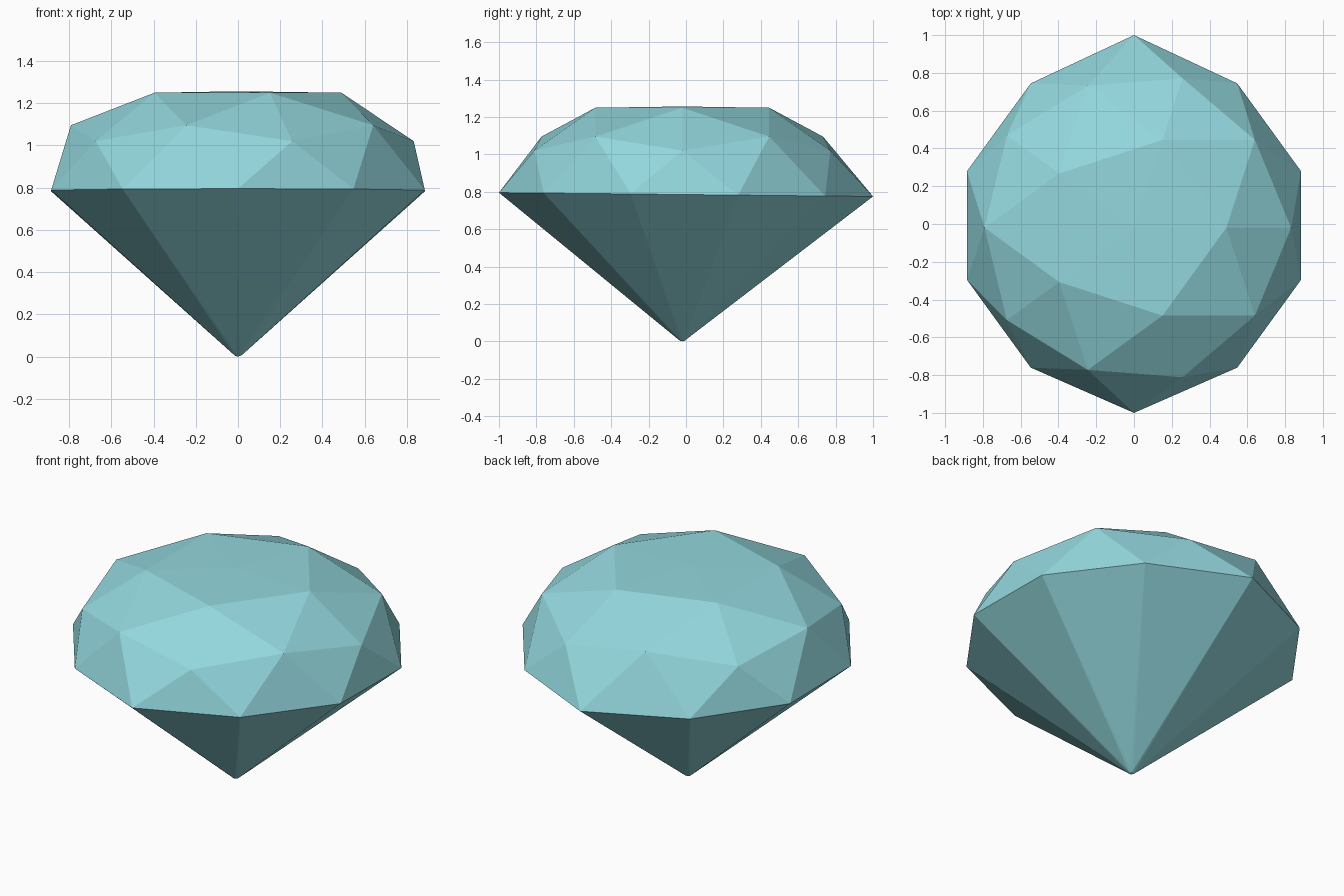
import bpy
import bmesh

cube = bpy.data.objects.get("Cube")
if cube:
    bpy.data.objects.remove(cube, do_unlink=True)

# Pale aqua crystal material
color = (0.29, 0.68, 0.725, 1.0)
mat = bpy.data.materials.new("pale_aqua")
mat.use_nodes = True
mat.diffuse_color = color
mat.node_tree.nodes["Principled BSDF"].inputs["Base Color"].default_value = color

SPREAD = 0.93     # sideways size of crown and girdle
SHIFT = -0.02     # crown and tip sit slightly towards the front
GIRDLE_Z = 0.785


def crown_height(z):
    """Height of each crown ring, from the lowest facet points to the table."""
    if z > 0.95:
        return 1.256
    if z > 0.7:
        return 1.249
    return 1.095 if z > 0.49 else 1.02


# Faceted gem: a coarse sphere with a flattened crown and a pinched base
bm = bmesh.new()
bmesh.ops.create_icosphere(bm, subdivisions=2, radius=1.0)
for v in bm.verts:
    x, y, z = v.co
    if z > 0.1:
        # Crown facets and flat table
        v.co = (x * SPREAD, y * SPREAD + SHIFT, crown_height(z))
    elif z > -0.1:
        # Girdle, drawn out to points at front and back
        if abs(x) < 0.1:
            v.co = (0, 1 if y > 0 else -1, GIRDLE_Z - 0.01 * y)
        else:
            v.co = (x * SPREAD, y * SPREAD + SHIFT * 0.4, GIRDLE_Z - 0.01 * y)
    else:
        # Pavilion, gathered into a tiny blunt tip
        v.co = (x * 0.025, y * 0.025 + SHIFT, (1 + z) * 0.02)
bmesh.ops.recalc_face_normals(bm, faces=bm.faces)

mesh = bpy.data.meshes.new("gem")
bm.to_mesh(mesh)
bm.free()
mesh.materials.append(mat)
gem = bpy.data.objects.new("gem", mesh)
bpy.context.collection.objects.link(gem)
